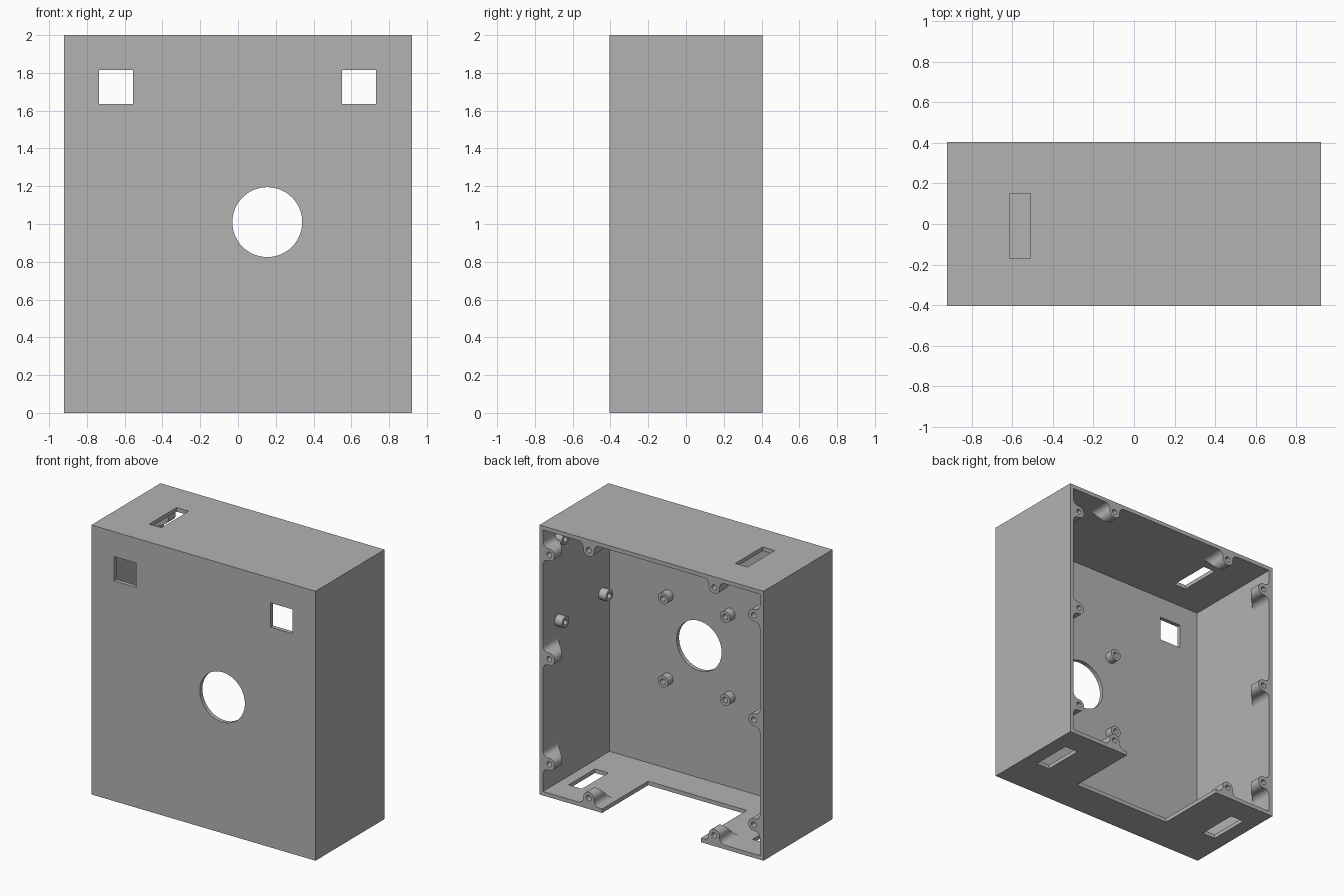
import bpy, bmesh
from math import sin, cos, pi
from mathutils import Vector, Matrix

if "Cube" in bpy.data.objects:
    bpy.data.objects.remove(bpy.data.objects["Cube"], do_unlink=True)

W, D, H, T = 0.92, 0.405, 2.0, 0.03     # half width, half depth, height, wall

grey = bpy.data.materials.new("plain_grey")
grey.use_nodes = True
grey.diffuse_color = (0.45, 0.45, 0.45, 1)
grey.node_tree.nodes["Principled BSDF"].inputs["Base Color"].default_value = (0.45, 0.45, 0.45, 1)


def finish(name, bm):
    """Turn a bmesh into a named grey object."""
    bmesh.ops.recalc_face_normals(bm, faces=bm.faces)
    mesh = bpy.data.meshes.new(name)
    bm.to_mesh(mesh)
    bm.free()
    mesh.materials.append(grey)
    obj = bpy.data.objects.new(name, mesh)
    bpy.context.collection.objects.link(obj)
    return obj


def box(name, lo, hi):
    lo, hi = Vector(lo), Vector(hi)
    bm = bmesh.new()
    matrix = Matrix.Translation((lo + hi) / 2) @ Matrix.Diagonal((*(hi - lo), 1))
    bmesh.ops.create_cube(bm, size=1, matrix=matrix)
    return finish(name, bm)


def rod(name, start, end, radius, sides=32):
    """Cylinder between two points."""
    start, end = Vector(start), Vector(end)
    axis = end - start
    turn = Vector((0, 0, 1)).rotation_difference(axis).to_matrix().to_4x4()
    bm = bmesh.new()
    bmesh.ops.create_cone(bm, cap_ends=True, segments=sides, radius1=radius, radius2=radius,
                          depth=axis.length, matrix=Matrix.Translation((start + end) / 2) @ turn)
    return finish(name, bm)


def select_only(obj):
    bpy.ops.object.select_all(action='DESELECT')
    obj.select_set(True)
    bpy.context.view_layer.objects.active = obj


def cut(obj, cutter):
    """Subtract a cutter, then discard it."""
    cutter.hide_render = True
    mod = obj.modifiers.new("cut", 'BOOLEAN')
    mod.operation, mod.solver, mod.object = 'DIFFERENCE', 'EXACT', cutter
    select_only(obj)
    bpy.ops.object.modifier_apply(modifier=mod.name)
    bpy.data.objects.remove(cutter, do_unlink=True)


def smooth(obj):
    select_only(obj)
    bpy.ops.object.shade_smooth_by_angle(angle=pi / 6)


# Open-backed case
case = box("case", (-W, -D, 0), (W, D, H))
cut(case, box("cavity", (T - W, T - D, T), (W - T, D + 0.1, H - T)))

# Front openings: two square windows and one round one
for x in (-0.645, 0.64):
    cut(case, box("window", (x - 0.09, -D - 0.1, 1.635), (x + 0.09, 0.05 - D, 1.815)))
cut(case, rod("round_opening", (0.155, -D - 0.1, 1.01), (0.155, 0.05 - D, 1.01), 0.185, 64))

# Slots in the top and bottom, and the notch in the bottom
cut(case, box("top_slot", (-0.61, -0.17, H - 0.05), (-0.51, 0.15, H + 0.1)))
for s in (-1, 1):
    cut(case, box("bottom_slot", (s * 0.755 - 0.055, -0.09, -0.1), (s * 0.755 + 0.055, 0.22, 0.05)))
cut(case, box("notch", (-0.405, -0.135, -0.1), (0.405, D + 0.1, 0.05)))
smooth(case)


# Screw bosses round the open rim: filleted tabs with a slanted underside
def boss(name, origin, inward, along):
    origin, inward, along = Vector(origin), Vector(inward), Vector(along)
    r, f, centre = 0.045, 0.04, 0.08
    side = [(r + f - f * sin(a), T + f - f * cos(a)) for a in (i * pi / 12 for i in range(7))]
    arc = [(r * cos(a), centre + r * sin(a)) for a in (i * pi / 16 for i in range(17))]
    profile = side + arc + [(-t, n) for t, n in reversed(side)]
    bm = bmesh.new()
    rim, under = [], []
    for t, n in profile:
        p = origin + along * t + inward * n
        depth = 0.085 + centre + r - n
        rim.append(bm.verts.new(p))
        under.append(bm.verts.new(p - Vector((0, depth, 0))))
    bm.faces.new(rim)
    bm.faces.new(under[::-1])
    for i in range(len(rim)):
        j = (i + 1) % len(rim)
        bm.faces.new((rim[i], rim[j], under[j], under[i]))
    obj = finish(name, bm)
    hole = origin + inward * centre
    cut(obj, rod("screw_hole", hole - Vector((0, 0.1, 0)), hole + Vector((0, 0.1, 0)), 0.02, 24))
    smooth(obj)


for s, label in ((1, "left"), (-1, "right")):
    for z, level in ((1.8, "upper"), (1.025, "middle"), (0.245, "lower")):
        boss(f"{label}_{level}_boss", (s * W, D, z), (-s, 0, 0), (0, 0, 1))
    boss(f"top_{label}_boss", (s * 0.515, D, H), (0, 0, -1), (1, 0, 0))
    boss(f"bottom_{label}_boss", (s * 0.515, D, 0), (0, 0, 1), (1, 0, 0))


# Hollow standoffs, four on the front wall and four on the left wall
def standoff(name, base, direction):
    base, direction = Vector(base), Vector(direction)
    obj = rod(name, base, base + direction * 0.06, 0.042)
    cut(obj, rod("standoff_hole", base + direction * 0.01, base + direction * 0.1, 0.02, 24))
    smooth(obj)


for i in (-1, 1):
    for j in (-1, 1):
        standoff("front_standoff", (0.155 + i * 0.255, T - D, 1.007 + j * 0.308), (0, 1, 0))
        standoff("left_standoff", (W - T, -0.03 + i * 0.257, 1.543 + j * 0.308), (-1, 0, 0))
